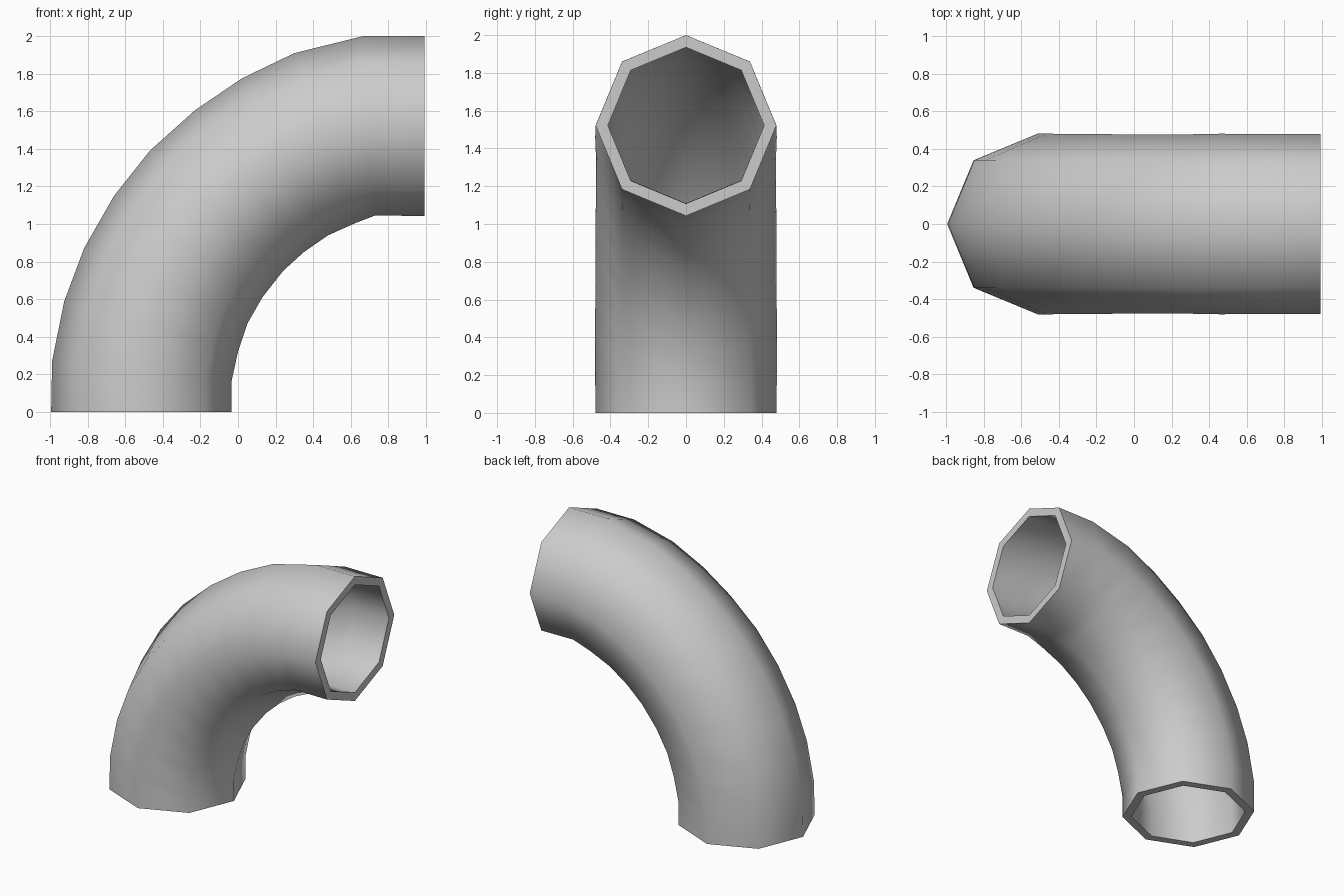
import bpy, bmesh, math
from mathutils import Vector

if "Cube" in bpy.data.objects:
    bpy.data.objects.remove(bpy.data.objects["Cube"])

SIDES = 8
WALL_RATIO = 0.415 / 0.48

# Side profile of the bend: (outer x, z), (inner x, z) for each ring
rings = [
    ((-0.995, 0.0), (-0.035, 0.0)),
    ((-0.99, 0.27), (-0.035, 0.16)),
    ((-0.925, 0.59), (0.0, 0.32)),
    ((-0.82, 0.87), (0.05, 0.47)),
    ((-0.66, 1.15), (0.13, 0.61)),
    ((-0.47, 1.39), (0.24, 0.75)),
    ((-0.23, 1.605), (0.35, 0.85)),
    ((0.02, 1.775), (0.48, 0.94)),
    ((0.30, 1.91), (0.625, 1.005)),
    ((0.665, 2.0), (0.73, 1.045)),
    ((0.993, 2.0), (0.993, 1.043)),
]

bm = bmesh.new()


def add_ring(outer, inner, scale):
    a = Vector((outer[0], 0, outer[1]))
    b = Vector((inner[0], 0, inner[1]))
    centre, radial = (a + b) / 2, (a - b) / 2 * scale
    side = Vector((0, radial.length, 0))
    angles = [2 * math.pi * i / SIDES for i in range(SIDES)]
    return [bm.verts.new(centre + radial * math.cos(t) + side * math.sin(t)) for t in angles]


def bridge(r1, r2):
    for i in range(SIDES):
        j = (i + 1) % SIDES
        bm.faces.new((r1[i], r1[j], r2[j], r2[i]))


# Outer skin, inner bore and the two end rims form one closed loop of rings
skin = [add_ring(o, i, 1.0) for o, i in rings]
bore = [add_ring(o, i, WALL_RATIO) for o, i in rings]
loop = skin + bore[::-1]
for k in range(len(loop)):
    bridge(loop[k], loop[(k + 1) % len(loop)])
bmesh.ops.recalc_face_normals(bm, faces=bm.faces)

mesh = bpy.data.meshes.new("pipe_elbow")
bm.to_mesh(mesh)
bm.free()
pipe = bpy.data.objects.new("pipe_elbow", mesh)
bpy.context.collection.objects.link(pipe)

# Smooth walls with crisp rims
bpy.context.view_layer.objects.active = pipe
pipe.select_set(True)
bpy.ops.object.shade_smooth_by_angle(angle=math.radians(60))
